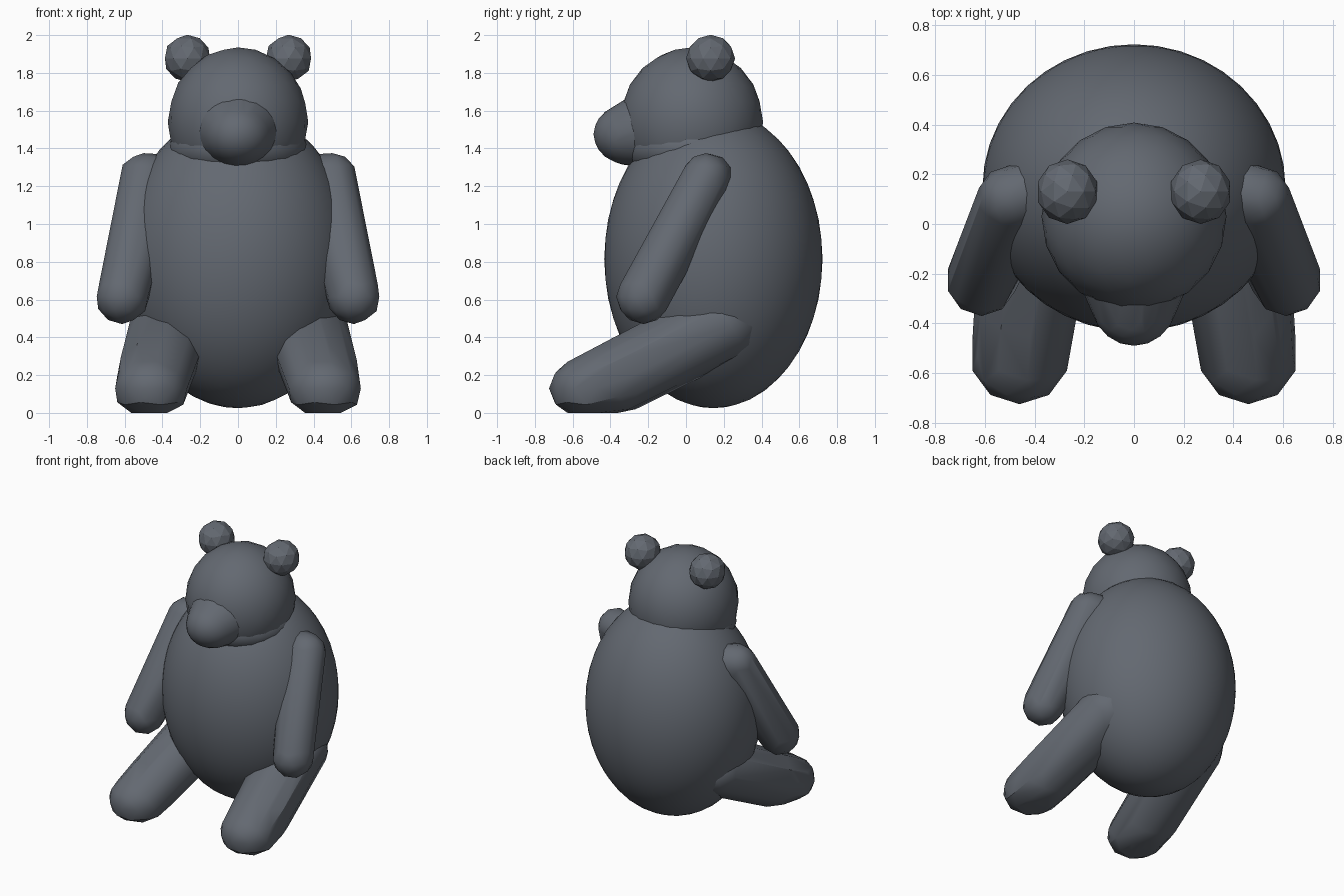
import bpy, bmesh
from math import radians
from mathutils import Matrix

if "Cube" in bpy.data.objects:
    bpy.data.objects.remove(bpy.data.objects["Cube"])

fur = bpy.data.materials.new("dark_grey")
fur.diffuse_color = (0.125, 0.14, 0.165, 1)
fur.use_nodes = True
fur.node_tree.nodes["Principled BSDF"].inputs["Base Color"].default_value = fur.diffuse_color


def finish(bm, name, smooth):
    mesh = bpy.data.meshes.new(name)
    bmesh.ops.recalc_face_normals(bm, faces=bm.faces)
    bm.to_mesh(mesh)
    bm.free()
    mesh.materials.append(fur)
    obj = bpy.data.objects.new(name, mesh)
    bpy.context.collection.objects.link(obj)
    if smooth:
        bpy.ops.object.select_all(action="DESELECT")
        obj.select_set(True)
        bpy.context.view_layer.objects.active = obj
        bpy.ops.object.shade_smooth_by_angle(angle=radians(smooth))
    return obj


def add_ball(bm, center, radii, detail):
    m = Matrix.Translation(center) @ Matrix.Diagonal((*radii, 1))
    bmesh.ops.create_icosphere(bm, subdivisions=detail, radius=1, matrix=m)


def ball(name, center, radii, detail, smooth=0):
    bm = bmesh.new()
    add_ball(bm, center, radii, detail)
    return finish(bm, name, smooth)


def hull(name, balls, detail=2, smooth=0):
    """Rounded limb: hull around several balls, flattened where it rests on the floor."""
    pts = bmesh.new()
    for center, radii in balls:
        add_ball(pts, center, radii, detail)
    bm = bmesh.new()
    for v in pts.verts:
        bm.verts.new((v.co.x, v.co.y, max(v.co.z, 0)))
    pts.free()
    bmesh.ops.remove_doubles(bm, verts=bm.verts, dist=0.001)
    res = bmesh.ops.convex_hull(bm, input=bm.verts)
    inner = {g for g in res["geom_interior"] + res["geom_unused"]
             if isinstance(g, bmesh.types.BMVert)}
    bmesh.ops.delete(bm, geom=list(inner), context="VERTS")
    return finish(bm, name, smooth)


# Torso, head and neck
ball("torso", (0, 0.145, 0.815), (0.61, 0.578, 0.79), 4, 30)
ball("head", (0, 0.03, 1.54), (0.372, 0.378, 0.395), 3, 30)
ball("neck", (0, 0.05, 1.40), (0.37, 0.375, 0.2), 3, 30)

# Muzzle, widening back into the face
hull("muzzle", [
    ((0, -0.29, 1.475), (0.18, 0.2, 0.165)),
    ((0, -0.10, 1.52), (0.26, 0.24, 0.24)),
], 3, 30)

# Ears, arms and legs on both sides
for side, s in (("right", -1), ("left", 1)):
    ball(side + "_ear", (s * 0.268, 0.13, 1.877), (0.125, 0.13, 0.125), 2)
    # Arm: inner shoulder, outer shoulder, paw
    hull(side + "_arm", [
        ((s * 0.42, 0.13, 1.24), (0.13, 0.13, 0.13)),
        ((s * 0.50, 0.105, 1.245), (0.13, 0.13, 0.13)),
        ((s * 0.613, -0.225, 0.615), (0.142, 0.145, 0.145)),
    ], 2, 25)
    # Leg: toe, heel, hip
    hull(side + "_leg", [
        ((s * 0.46, -0.53, 0.13), (0.2, 0.195, 0.165)),
        ((s * 0.45, -0.36, 0.19), (0.2, 0.19, 0.2)),
        ((s * 0.36, 0.17, 0.46), (0.225, 0.23, 0.2)),
    ], 2, 25)
